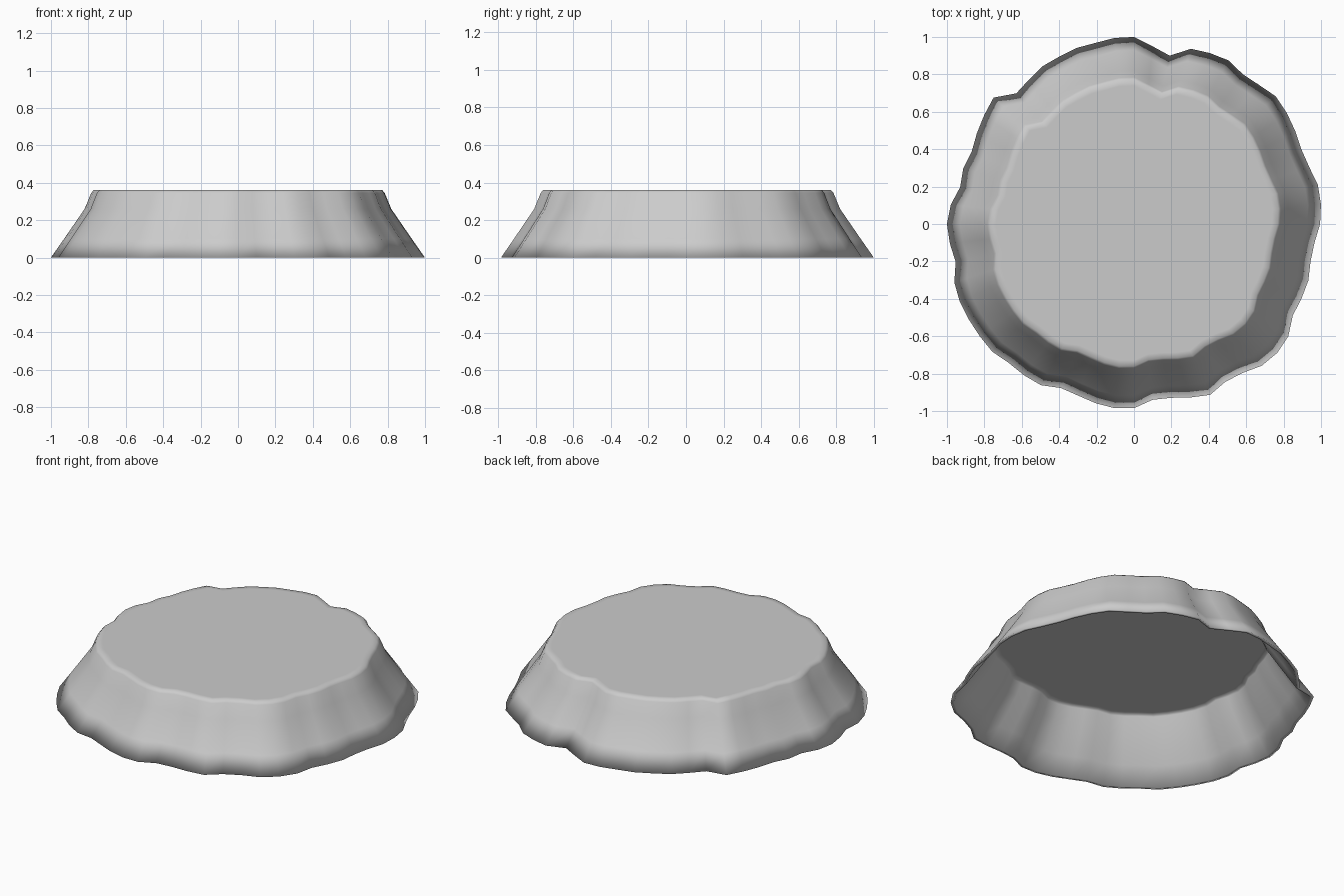
import bpy
import bmesh
from math import sin, cos, radians

default = bpy.data.objects.get("Cube")
if default:
    bpy.data.objects.remove(default, do_unlink=True)


def make_material(name, colour):
    material = bpy.data.materials.new(name)
    material.use_nodes = True
    material.diffuse_color = colour
    material.node_tree.nodes["Principled BSDF"].inputs["Base Color"].default_value = colour
    return material


# Irregular outline: radius in percent at equal angles, clockwise from the back
outline = [100, 95.5, 92, 98.5, 100, 101, 99, 100, 102, 101, 99.5, 98, 98.5, 100.5, 100.5,
           99.5, 97, 96.5, 98, 98, 98, 102, 103, 102, 98.5, 97.5, 100, 97.5, 95, 94.5,
           98.5, 99, 98, 96.5, 96, 99.5, 100, 100, 102, 102, 102, 102, 101, 97.5, 99,
           100, 98.5, 95, 96, 95, 97, 99, 101, 94, 95.5, 97.5, 98, 99, 99, 100]

# Wall section as (scale, height): up the outside, then down the inside
outer_section = [(0.74, 0.36), (0.772, 0.36), (0.785, 0.345), (0.82, 0.26), (0.93, 0.1), (1, 0)]
inner_section = [(0.98, 0), (0.91, 0.1), (0.80, 0.26), (0.766, 0.335), (0.76, 0.345), (0.73, 0.345)]


def add_ring(bm, scale, height):
    ring = []
    for i, percent in enumerate(outline):
        angle = radians(360 * i / len(outline))
        radius = scale * percent / 100
        ring.append(bm.verts.new((radius * sin(angle), radius * cos(angle), height)))
    return ring


def bridge(bm, upper, lower):
    for i in range(len(upper)):
        j = (i + 1) % len(upper)
        bm.faces.new((upper[i], upper[j], lower[j], lower[i]))


def add_cap(bm, ring, height):
    centre = bm.verts.new((0, 0, height))
    for i in range(len(ring)):
        bm.faces.new((ring[i], ring[(i + 1) % len(ring)], centre))


# Thin hollow shell, flat on top and open underneath
bm = bmesh.new()
rings = [add_ring(bm, scale, height) for scale, height in outer_section + inner_section]
for upper, lower in zip(rings, rings[1:]):
    bridge(bm, upper, lower)
add_cap(bm, rings[0], outer_section[0][1])
add_cap(bm, rings[-1], inner_section[-1][1])
bmesh.ops.recalc_face_normals(bm, faces=bm.faces)
for face in bm.faces:
    face.smooth = True

mesh = bpy.data.meshes.new("scalloped_base")
bm.to_mesh(mesh)
bm.free()
mesh.materials.append(make_material("light grey", (0.6, 0.6, 0.6, 1)))
base = bpy.data.objects.new("scalloped_base", mesh)
bpy.context.collection.objects.link(base)
